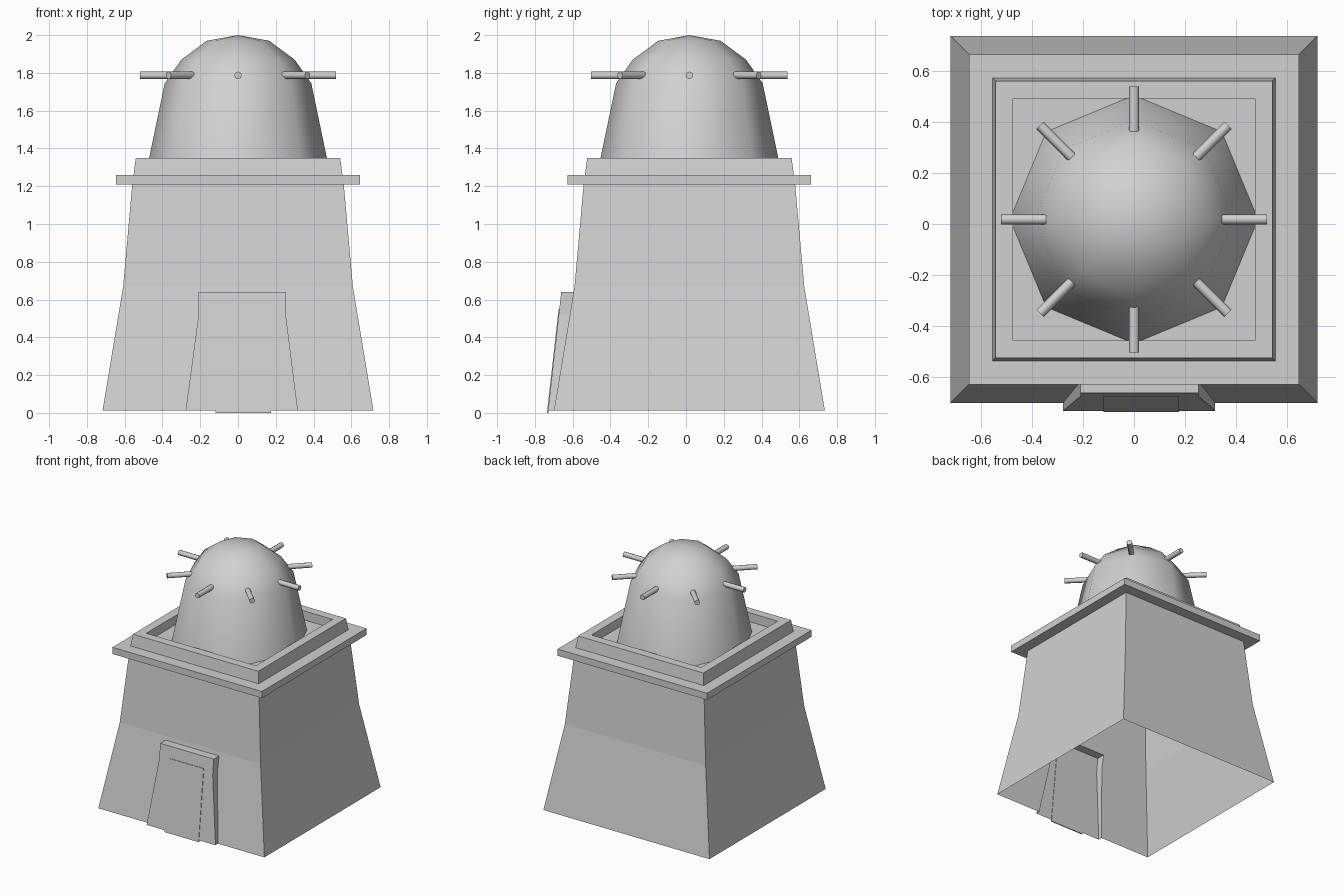
import bpy, bmesh, math
from mathutils import Matrix, Vector

cube = bpy.data.objects.get("Cube")
if cube:
    bpy.data.objects.remove(cube, do_unlink=True)

CENTRE_Y = 0.018

stone = bpy.data.materials.new("pale_grey")
stone.use_nodes = True
colour = (0.64, 0.64, 0.64, 1)
stone.diffuse_color = colour
stone.node_tree.nodes["Principled BSDF"].inputs["Base Color"].default_value = colour


def finish(name, bm, smooth=False, recalc=True):
    if recalc:
        bmesh.ops.recalc_face_normals(bm, faces=bm.faces)
    for f in bm.faces:
        f.smooth = smooth
    mesh = bpy.data.meshes.new(name)
    bm.to_mesh(mesh)
    bm.free()
    mesh.materials.append(stone)
    obj = bpy.data.objects.new(name, mesh)
    bpy.context.collection.objects.link(obj)
    return obj


def ring(bm, sides, radius, z, turn=0.0):
    verts = []
    for i in range(sides):
        a = turn + math.tau * i / sides
        verts.append(bm.verts.new((radius * math.cos(a), CENTRE_Y + radius * math.sin(a), z)))
    return verts


def bridge(bm, low, high):
    n = len(low)
    return [bm.faces.new((low[i], low[(i + 1) % n], high[(i + 1) % n], high[i]))
            for i in range(n)]


def square(bm, half, z):
    # Corner order: front left, front right, back right, back left in plan
    return ring(bm, 4, half * math.sqrt(2), z, -0.75 * math.pi)


# Doorway outline (x, z) shared by the wall opening and the surround
DOORWAY = [(-0.277, 0.012), (-0.209, 0.52), (-0.209, 0.64),
           (0.253, 0.64), (0.253, 0.52), (0.317, 0.012)]
BASE, BEND = (0.717, 0.012), (0.608, 0.67)


def wall_y(z):
    t = (z - BASE[1]) / (BEND[1] - BASE[1])
    return CENTRE_Y - BASE[0] - t * (BEND[0] - BASE[0])


def surround_y(z):
    return -0.732 + 0.112 * z


# Tapered tower with open base, parapet rim and sunken roof
bm = bmesh.new()
profile = [BASE, BEND, (0.56, 1.208), (0.541, 1.35), (0.473, 1.35), (0.473, 1.28)]
squares = [square(bm, h, z) for h, z in profile]
for i, (low, high) in enumerate(zip(squares, squares[1:])):
    faces = bridge(bm, low, high)
    if i == 0:
        # Front wall is remade with the doorway opening
        bmesh.ops.delete(bm, geom=[faces[0]], context='FACES_ONLY')
        opening = [bm.verts.new((x, wall_y(z), z)) for x, z in DOORWAY]
        bm.faces.new([low[0]] + opening + [low[1], high[1], high[0]])
bm.faces.new(squares[-1])
finish("tower_body", bm)

# Projecting ledge
bm = bmesh.new()
loops = [square(bm, h, z) for h, z in
         [(0.5, 1.208), (0.645, 1.208), (0.645, 1.26), (0.5, 1.26)]]
for low, high in zip(loops, loops[1:]):
    bridge(bm, low, high)
finish("ledge", bm)

# Door surround, open towards the tower
bm = bmesh.new()
back = [bm.verts.new((x, wall_y(z), z)) for x, z in DOORWAY]
front = [bm.verts.new((x, surround_y(z), z)) for x, z in DOORWAY]
for i in range(len(DOORWAY) - 1):
    bm.faces.new((back[i], back[i + 1], front[i + 1], front[i]))
bm.faces.new(front)
finish("door_surround", bm)

# Thin door leaf
bm = bmesh.new()
bmesh.ops.create_cube(bm, size=1)
for v in bm.verts:
    z = 0.55 if v.co.z > 0 else 0.0
    x = 0.175 if v.co.x > 0 else -0.12
    v.co = Vector((x, surround_y(z) - (0.004 if v.co.y < 0 else -0.004), z))
finish("door", bm)

# Eight-sided smooth dome
bm = bmesh.new()
rings = [ring(bm, 8, r, z) for r, z in
         [(0.485, 1.28), (0.388, 1.745), (0.30, 1.87), (0.165, 1.97)]]
for low, high in zip(rings, rings[1:]):
    bridge(bm, low, high)
apex = bm.verts.new((0, CENTRE_Y, 2.0))
for i in range(8):
    bm.faces.new((rings[-1][i], rings[-1][(i + 1) % 8], apex))
finish("dome", bm, smooth=True)

# Radial pegs around the dome
for i in range(8):
    bm = bmesh.new()
    bmesh.ops.create_cone(bm, cap_ends=True, segments=8, radius1=0.02, radius2=0.02, depth=0.22)
    place = (Matrix.Translation((0, CENTRE_Y, 1.787))
             @ Matrix.Rotation(i * math.tau / 8, 4, 'Z')
             @ Matrix.Translation((0.41, 0, 0))
             @ Matrix.Rotation(math.pi / 2, 4, 'Y'))
    bmesh.ops.transform(bm, matrix=place, verts=bm.verts)
    peg = finish(f"dome_peg_{i + 1}", bm)
    for poly in peg.data.polygons:
        poly.use_smooth = len(poly.vertices) == 4
    for edge in peg.data.edges:
        a, b = (peg.data.vertices[k].co for k in edge.vertices)
        edge.use_edge_sharp = (a - b).length < 0.1
